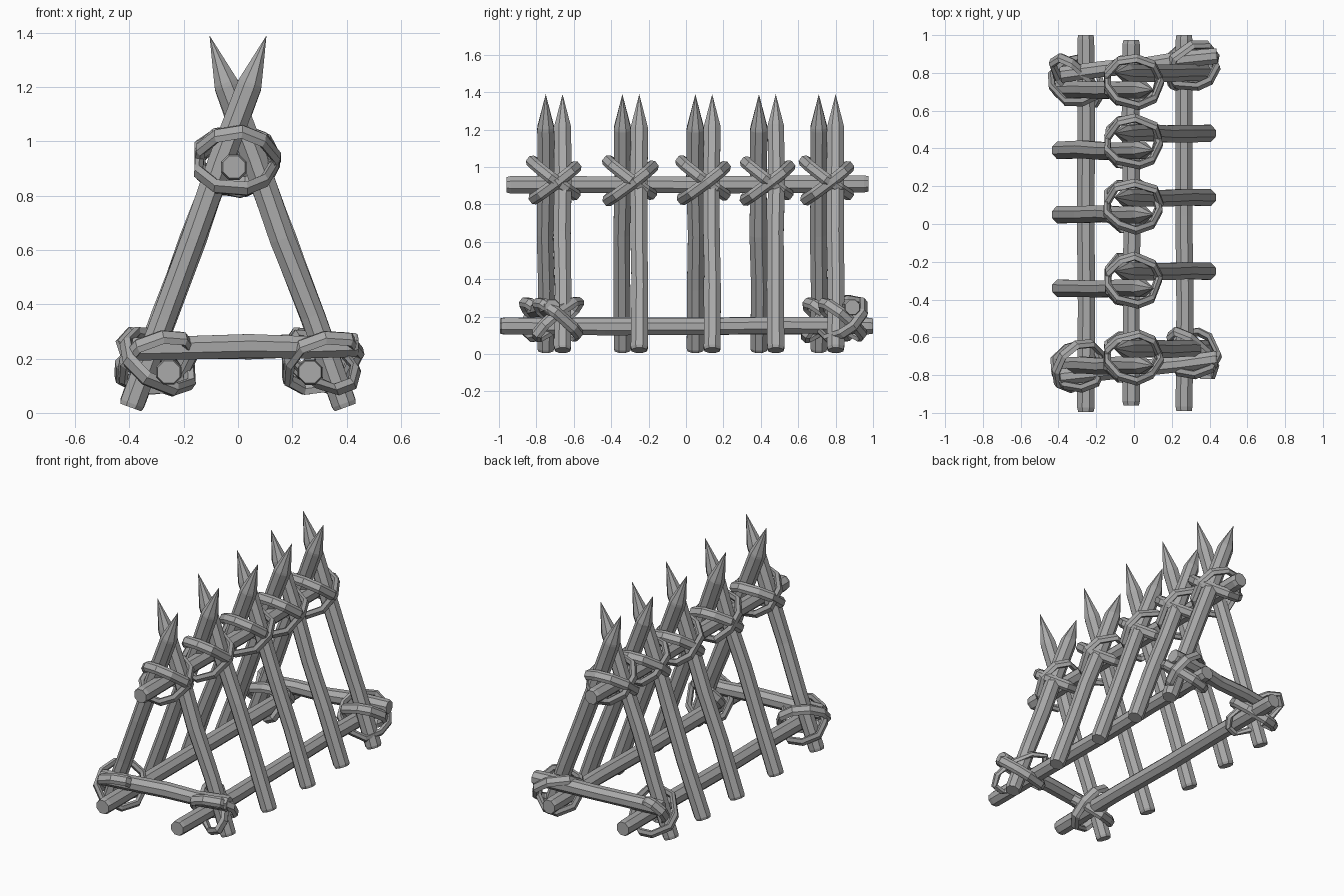
import bpy, bmesh, math, random
from mathutils import Vector

random.seed(4)
cube = bpy.data.objects.get("Cube")
if cube:
    bpy.data.objects.remove(cube, do_unlink=True)


def make_material(name, rgb):
    mat = bpy.data.materials.new(name)
    mat.use_nodes = True
    mat.diffuse_color = (*rgb, 1)
    mat.node_tree.nodes["Principled BSDF"].inputs["Base Color"].default_value = (*rgb, 1)
    return mat


GREY = make_material("plain grey", (0.4, 0.4, 0.4))


def finish(bm, name):
    bmesh.ops.recalc_face_normals(bm, faces=bm.faces)
    mesh = bpy.data.meshes.new(name)
    bm.to_mesh(mesh)
    bm.free()
    mesh.materials.append(GREY)
    obj = bpy.data.objects.new(name, mesh)
    bpy.context.collection.objects.link(obj)
    return obj


def bridge(bm, a, b):
    n = len(a)
    for i in range(n):
        bm.faces.new((a[i], a[(i + 1) % n], b[(i + 1) % n], b[i]))


def pole(name, start, end, radius=0.049, tip=None, sides=8):
    """Roughly hewn log; a tip point sharpens its far end."""
    start, end = Vector(start), Vector(end)
    axis = (end - start).normalized()
    u = axis.cross(Vector((0, 0, 1) if abs(axis.z) < 0.7 else (0, 1, 0))).normalized()
    v = axis.cross(u)
    bm = bmesh.new()
    rings = []
    for t in (0, 0.012, 0.28, 0.52, 0.76, 0.988, 1):
        inner = 0 < t < 1
        r = radius * (random.uniform(0.96, 1.04) if inner else 0.9)
        if tip and t == 1:
            r = radius * 0.97
        c = start.lerp(end, t)
        if 0.1 < t < 0.9:
            c += u * random.uniform(-0.005, 0.005) + v * random.uniform(-0.005, 0.005)
        ring = []
        for i in range(sides):
            a = math.tau * (i + 0.5) / sides
            ring.append(bm.verts.new(c + (u * math.cos(a) + v * math.sin(a)) * r))
        rings.append(ring)
    for a, b in zip(rings, rings[1:]):
        bridge(bm, a, b)
    bm.faces.new(rings[0])
    if tip:
        point = bm.verts.new(tip)
        for i in range(sides):
            bm.faces.new((rings[-1][i], rings[-1][(i + 1) % sides], point))
    else:
        bm.faces.new(rings[-1])
    return finish(bm, name)


def lashing(name, center, u, v, steps=9, wide=0.032, thick=0.02):
    """Closed strap following an ellipse with half axes u and v."""
    center, u, v = Vector(center), Vector(u), Vector(v)
    normal = u.cross(v).normalized()
    bm = bmesh.new()
    rings = []
    for i in range(steps):
        a = math.tau * (i + random.uniform(-0.15, 0.15)) / steps
        out = u * math.cos(a) + v * math.sin(a)
        c = center + out * random.uniform(0.96, 1.05)
        out = out.normalized()
        ring = []
        for k in range(6):
            b = math.tau * k / 6
            ring.append(bm.verts.new(c + normal * wide * math.cos(b) + out * thick * math.sin(b)))
        rings.append(ring)
    for i in range(steps):
        bridge(bm, rings[i], rings[(i + 1) % steps])
    return finish(bm, name)


# Crossed sharpened stakes, with two straps at each crossing
for n, y in enumerate((-0.705, -0.295, 0.095, 0.435, 0.755), 1):
    for side, label in ((-1, "right"), (1, "left")):
        yy = y + side * 0.045
        pole(f"{label}_stake_{n}", (side * 0.395, yy, 0.02), (side * -0.045, yy, 1.215),
             tip=(side * -0.105, yy, 1.39))
    for slope, label in ((-1, "front"), (1, "back")):
        z = 0.94 if slope < 0 else 0.915
        lashing(f"{label}_ridge_lashing_{n}", (-0.008, y, z),
                (0.143, slope * 0.012, 0), (0, slope * 0.125, 0.095))

# Long horizontal rails
pole("ridge_pole", (-0.015, -0.96, 0.905), (-0.015, 0.975, 0.91))
pole("right_rail", (-0.255, -0.995, 0.15), (-0.255, 1, 0.15))
pole("left_rail", (0.265, -0.99, 0.15), (0.265, 1, 0.15))

# Cross bars at both ends
pole("front_cross_bar", (-0.39, -0.81, 0.235), (0.44, -0.715, 0.25), 0.046)
pole("back_cross_bar", (-0.39, 0.79, 0.235), (0.44, 0.89, 0.25), 0.046)

# Corner lashings, two straps each
corners = {"front_right": (-0.295, -0.755), "front_left": (0.31, -0.685),
           "back_right": (-0.305, 0.755), "back_left": (0.305, 0.835)}
for label, (x, y) in corners.items():
    s = 1 if x * y > 0 else -1
    lashing(f"{label}_lashing_a", (x, y, 0.19), (0.12, s * 0.07, -0.03), (-0.03, 0.1, 0.1))
    lashing(f"{label}_lashing_b", (x, y, 0.185), (0.13, 0, 0.03), (0, -0.115, 0.09))
